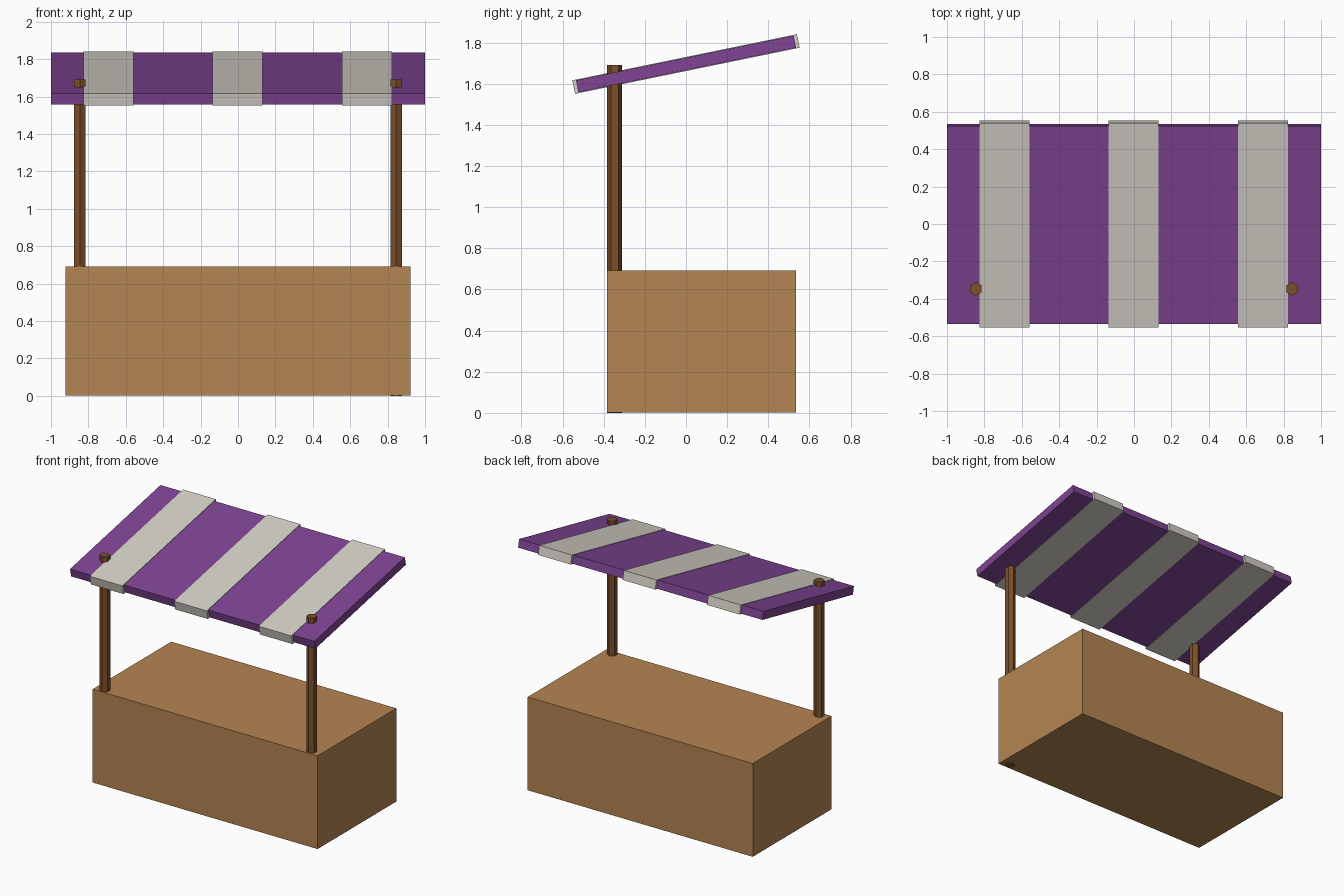
import bpy
import math
from mathutils import Matrix

if "Cube" in bpy.data.objects:
    bpy.data.objects.remove(bpy.data.objects["Cube"])


def material(name, rgb):
    m = bpy.data.materials.new(name)
    lin = [((c / 255 + 0.055) / 1.055) ** 2.4 for c in rgb]
    m.diffuse_color = (*lin, 1)
    m.use_nodes = True
    m.node_tree.nodes["Principled BSDF"].inputs["Base Color"].default_value = m.diffuse_color
    return m


def finish(name, mat):
    ob = bpy.context.object
    ob.name = name
    ob.data.materials.append(mat)
    return ob


def box(name, mat, size, centre, tilt=0.0):
    bpy.ops.mesh.primitive_cube_add(size=1)
    ob = finish(name, mat)
    ob.data.transform(Matrix.Diagonal((*size, 1)))
    ob.location = centre
    ob.rotation_euler.x = tilt
    return ob


tan_wood = material("tan_wood", (180, 133, 81))
dark_wood = material("dark_wood", (124, 80, 42))
purple = material("purple_cloth", (126, 68, 148))
cream = material("cream_cloth", (212, 208, 199))

# Counter block
box("counter", tan_wood, (1.842, 0.92, 0.69), (0, 0.075, 0.347))

# Hexagonal posts passing through the canopy
POST_TOP = 1.692
for name, x, bottom in (("left_post", -0.846, 0.01), ("right_post", 0.846, 0.0)):
    bpy.ops.mesh.primitive_cylinder_add(
        vertices=6, radius=0.0365, depth=POST_TOP - bottom,
        location=(x, -0.347, (POST_TOP + bottom) / 2))
    finish(name, dark_wood)

# Tilted canopy with slightly larger bands wrapped around it
TILT = math.radians(11.6)
CENTRE_Z = 1.6965
box("canopy", purple, (2.0, 1.08, 0.06), (0, 0, CENTRE_Z), TILT)
for name, x in (("left_band", -0.693), ("middle_band", -0.002), ("right_band", 0.69)):
    box(name, cream, (0.267, 1.115, 0.067), (x, 0, CENTRE_Z), TILT)
